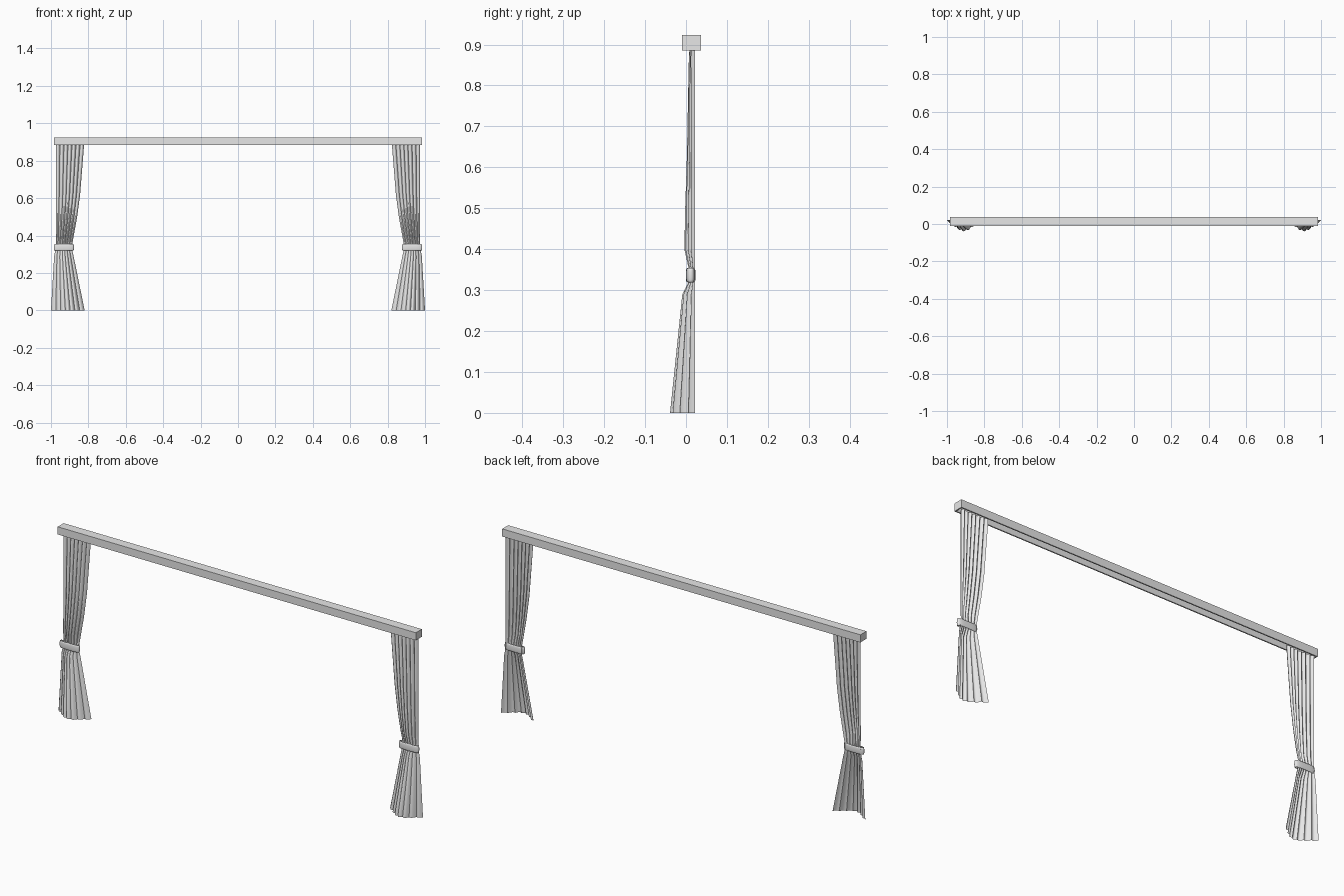
import bpy, bmesh
from math import sin, cos, pi, copysign

cube = bpy.data.objects.get("Cube")
if cube:
    bpy.data.objects.remove(cube, do_unlink=True)

grey = bpy.data.materials.new("light grey")
grey.use_nodes = True
grey.diffuse_color = (0.8, 0.8, 0.8, 1)
grey.node_tree.nodes["Principled BSDF"].inputs["Base Color"].default_value = (0.8, 0.8, 0.8, 1)


def add_object(name, bm, smooth=None):
    bmesh.ops.recalc_face_normals(bm, faces=bm.faces)
    mesh = bpy.data.meshes.new(name)
    bm.to_mesh(mesh)
    bm.free()
    mesh.materials.append(grey)
    obj = bpy.data.objects.new(name, mesh)
    bpy.context.collection.objects.link(obj)
    if smooth:
        bpy.ops.object.select_all(action='DESELECT')
        obj.select_set(True)
        bpy.context.view_layer.objects.active = obj
        bpy.ops.object.shade_smooth_by_angle(angle=smooth)
    return obj


def skin(rows, closed=False):
    """Bridge equal-length rows of points with quads."""
    bm = bmesh.new()
    grid = [[bm.verts.new(p) for p in row] for row in rows]
    count = len(rows[0])
    for low, high in zip(grid, grid[1:]):
        for i in range(count if closed else count - 1):
            j = (i + 1) % count
            bm.faces.new((low[i], low[j], high[j], high[i]))
    return bm


# Pelmet: a channel open underneath
bm = bmesh.new()
bmesh.ops.create_cube(bm, size=1)
for v in bm.verts:
    v.co = (v.co.x * 1.966, v.co.y * 0.047 + 0.0135, v.co.z * 0.038 + 0.904)
bottom = min(bm.faces, key=lambda f: f.calc_center_median().z)
bmesh.ops.delete(bm, geom=[bottom], context='FACES_ONLY')
pelmet = add_object("pelmet", bm)
wall = pelmet.modifiers.new("wall", 'SOLIDIFY')
wall.thickness = 0.006
wall.offset = -1
wall.use_even_offset = True

# Curtain stations: height, outer edge, inner edge, forward bow, pleat depth
STATIONS = [
    (0.00, 1.000, 0.820, 0.052, 0.009),
    (0.29, 0.983, 0.879, 0.025, 0.006),
    (0.32, 0.977, 0.886, 0.012, 0.004),
    (0.355, 0.974, 0.886, 0.012, 0.004),
    (0.40, 0.974, 0.878, 0.018, 0.008),
    (0.50, 0.974, 0.860, 0.016, 0.008),
    (0.62, 0.974, 0.844, 0.012, 0.008),
    (0.87, 0.974, 0.824, 0.005, 0.010),
    (0.895, 0.974, 0.823, 0.005, 0.008),
]
PLEATS, STEPS = 7, 8
BACK = 0.022


def curtain_row(z, outer, inner, bow, pleat, side):
    row = []
    for i in range(PLEATS * STEPS + 1):
        u = i / (PLEATS * STEPS)
        y = BACK - bow * sin(pi * u) ** 1.5 - pleat * abs(sin(PLEATS * pi * u))
        row.append((side * (outer + (inner - outer) * u), y, z))
    return row


def tie_row(z, half_width, half_depth, side):
    # Rounded flat loop
    row = []
    for i in range(32):
        a = 2 * pi * i / 32
        c, s = cos(a), sin(a)
        x = copysign(abs(c) ** 0.6, c) * half_width
        y = copysign(abs(s) ** 0.7, s) * half_depth
        row.append((side * (0.931 + x), 0.0115 + y, z))
    return row


for side, word in ((1, "left"), (-1, "right")):
    add_object(word + "_curtain", skin([curtain_row(*s, side) for s in STATIONS]), 0.7)

    # Tieback: bulging band around the gathered cloth
    rows = []
    for i in range(9):
        a = pi * i / 8
        bulge = sin(a) ** 0.6 * 0.004 if 0 < i < 8 else 0
        rows.append(tie_row(0.3365 - 0.0175 * cos(a), 0.050 + bulge, 0.008 + bulge, side))
    add_object(word + "_tieback", skin(rows, closed=True), 0.8)
